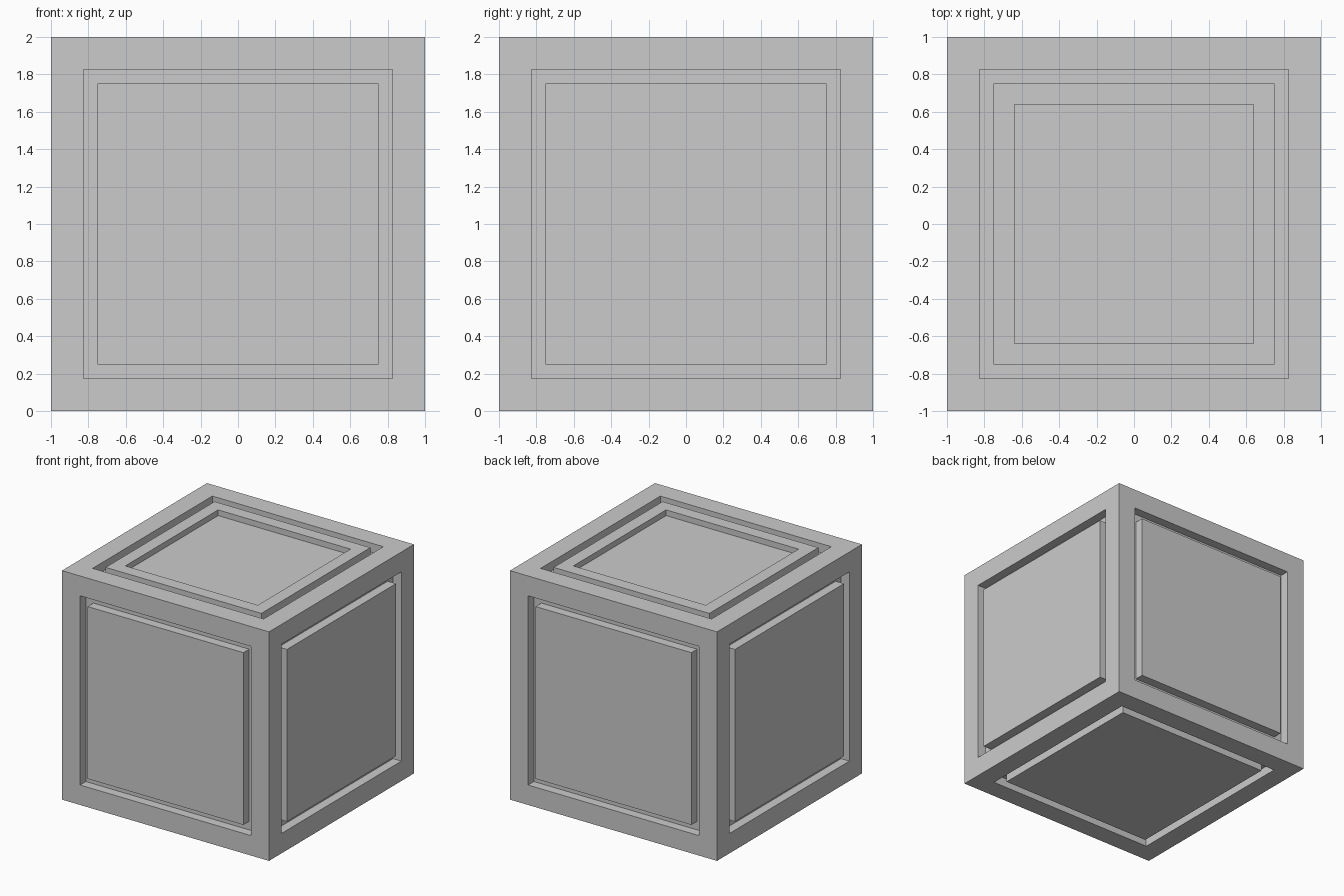
import bpy
import bmesh

if "Cube" in bpy.data.objects:
    bpy.data.objects.remove(bpy.data.objects["Cube"])

FRAME = 0.174    # frame border width
GAP = 0.074      # groove width around each panel
DEPTH = 0.08     # groove depth

bm = bmesh.new()
bmesh.ops.create_cube(bm, size=2.0)
bm.normal_update()


def inset(faces, thickness, depth=0.0):
    """Shrink faces and/or move them along their normals."""
    bmesh.ops.inset_individual(bm, faces=faces, thickness=thickness,
                               depth=depth, use_even_offset=True)
    bm.normal_update()


# Six sides: border frame, sunken groove, flush panel
panels = list(bm.faces)
inset(panels, FRAME)
inset(panels, 0.0, -DEPTH)
inset(panels, GAP)
inset(panels, 0.0, DEPTH)

# Shallow square recess in the top panel
top = [f for f in panels if f.normal.z > 0.9]
inset(top, 0.112)
inset(top, 0.0, -0.05)

bmesh.ops.translate(bm, verts=bm.verts, vec=(0, 0, 1))

mesh = bpy.data.meshes.new("panelled_cube")
bm.to_mesh(mesh)
bm.free()
cube = bpy.data.objects.new("panelled_cube", mesh)
bpy.context.collection.objects.link(cube)
